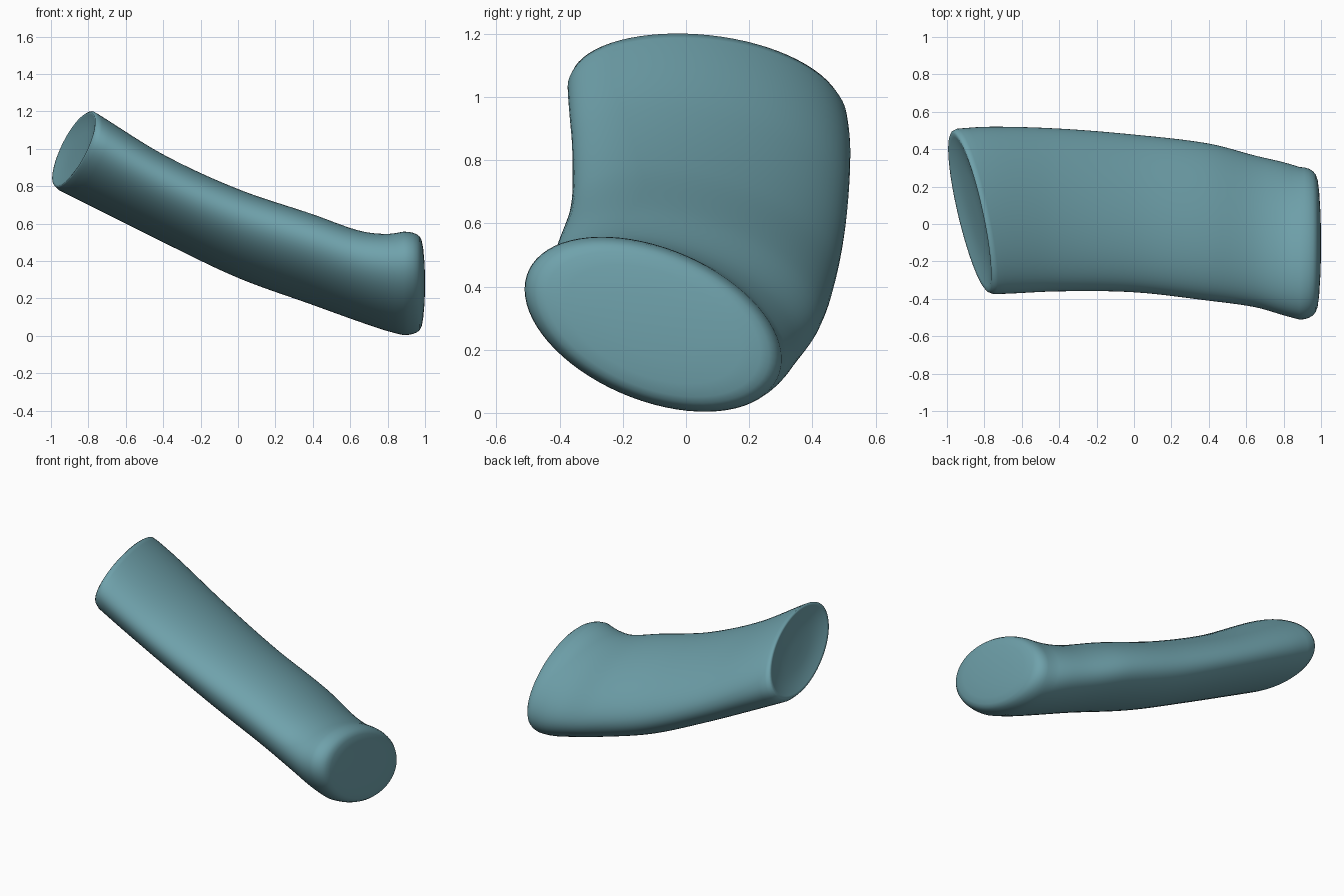
import bpy, bmesh, math
from mathutils import Vector

if "Cube" in bpy.data.objects:
    bpy.data.objects.remove(bpy.data.objects["Cube"])

# Stations along the limb: x, ymin, ymax, zmin, zmax
ST = [(-1.0, -.36, .505, .80, 1.33), (-.78, -.375, .52, .69, 1.205),
      (-.4, -.36, .51, .50, .97), (0, -.365, .478, .31, .785),
      (.4, -.41, .43, .165, .65), (.65, -.445, .365, .075, .562),
      (.8, -.488, .33, .025, .545), (.9, -.515, .30, .0, .56)]
N = 72
RHO = math.asin(-.4)      # lean of the oval section


def interp(x):
    """Smooth (Hermite) interpolation of the section extents."""
    x = max(ST[0][0], min(ST[-1][0], x))
    i = max(k for k in range(len(ST) - 1) if ST[k][0] <= x)

    def slope(k, c):
        a, b = ST[max(k - 1, 0)], ST[min(k + 1, len(ST) - 1)]
        return (b[c] - a[c]) / (b[0] - a[0])
    h = ST[i + 1][0] - ST[i][0]
    t = (x - ST[i][0]) / h
    return [(2*t**3 - 3*t*t + 1) * ST[i][c] + (t**3 - 2*t*t + t) * h * slope(i, c)
            + (3*t*t - 2*t**3) * ST[i + 1][c] + (t**3 - t*t) * h * slope(i + 1, c)
            for c in range(1, 5)]


def surf(x, a):
    y0, y1, z0, z1 = interp(x)
    return Vector((x, (y0 + y1) / 2 + (y1 - y0) / 2 * math.cos(a),
                   (z0 + z1) / 2 + (z1 - z0) / 2 * math.sin(a + RHO)))


def rim_x(a):
    """x where the slanted cut meets the limb at angle a."""
    x = -.88
    for _ in range(40):
        p = surf(x, a)
        x = .5 * x + .5 * (-1.217 - .182 * p.y + .352 * p.z)
    return max(x, -1.0)


angles = [2 * math.pi * k / N for k in range(N)]
rim = [rim_x(a) for a in angles]
rings = []

# Slanted end: shallow dished cap with a rounded rim
edge = [surf(x, a) for x, a in zip(rim, angles)]
mid = sum(edge, Vector()) / N
for s, dx in [(.15, .03), (.45, .028), (.75, .018), (.9, .004), (.95, 0), (.98, .008)]:
    rings.append([mid + (p - mid) * s + Vector((dx, 0, 0)) for p in edge])

# Limb body, from the slanted rim to the broad end
for k in range(41):
    u = k / 40
    rings.append([surf((x + .03) * (1 - u) + .885 * u, a) for x, a in zip(rim, angles)])

# Broad end: softly domed cap
base = rings[-1]
mid2 = sum(base, Vector()) / N
for x, s in [(.91, .995), (.935, .978), (.957, .945), (.972, .9), (.982, .83),
             (.99, .68), (.997, .4), (1.0, .12)]:
    rings.append([Vector((x, mid2.y + (p.y - mid2.y) * s, mid2.z + (p.z - mid2.z) * s))
                  for p in base])

bm = bmesh.new()
vr = [[bm.verts.new(p) for p in r] for r in rings]
for a, b in zip(vr, vr[1:]):
    for i in range(N):
        j = (i + 1) % N
        bm.faces.new((a[i], a[j], b[j], b[i]))
bm.faces.new(vr[0])
bm.faces.new(vr[-1])
bmesh.ops.recalc_face_normals(bm, faces=bm.faces)
for f in bm.faces:
    f.smooth = True

me = bpy.data.meshes.new("limb_segment")
bm.to_mesh(me)
bm.free()
ob = bpy.data.objects.new("limb_segment", me)
bpy.context.collection.objects.link(ob)

mat = bpy.data.materials.new("muted teal")
mat.diffuse_color = (.16, .36, .41, 1)
mat.use_nodes = True
mat.node_tree.nodes["Principled BSDF"].inputs["Base Color"].default_value = mat.diffuse_color
me.materials.append(mat)
